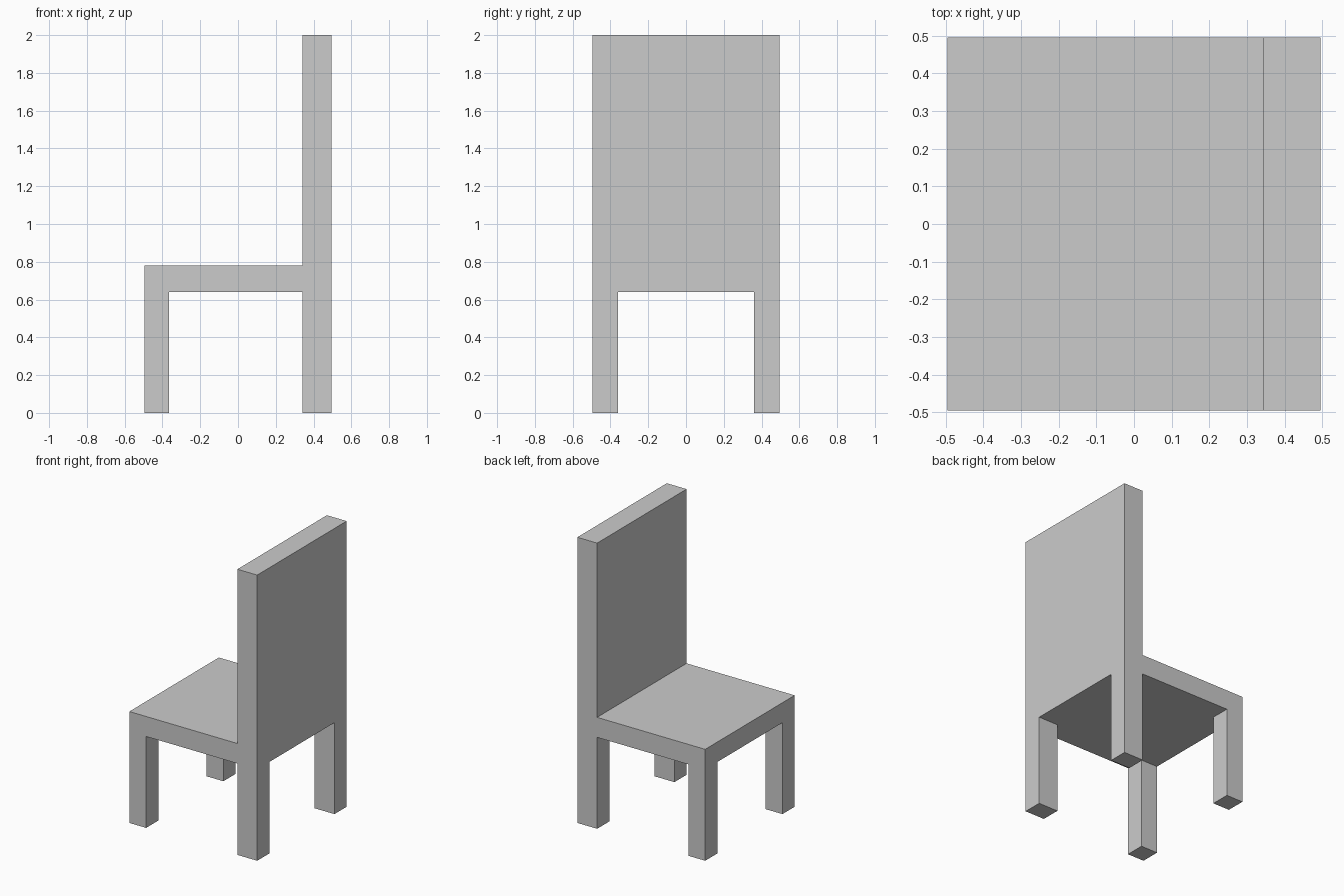
import bpy, bmesh

if "Cube" in bpy.data.objects:
    bpy.data.objects.remove(bpy.data.objects["Cube"])

H = 0.495                    # half width of the chair
SEAT_Z, SEAT_TOP = 0.64, 0.78
BACK_X = 0.342               # front face of the backrest


def loft(name, lower, upper):
    """Closed flat-sided solid between two matching 3D loops."""
    bm = bmesh.new()
    a = [bm.verts.new(p) for p in lower]
    b = [bm.verts.new(p) for p in upper]
    bm.faces.new(a[::-1])
    bm.faces.new(b)
    n = len(a)
    for i in range(n):
        j = (i + 1) % n
        bm.faces.new((a[i], a[j], b[j], b[i]))
    bmesh.ops.recalc_face_normals(bm, faces=bm.faces[:])
    mesh = bpy.data.meshes.new(name)
    bm.to_mesh(mesh)
    bm.free()
    ob = bpy.data.objects.new(name, mesh)
    bpy.context.collection.objects.link(ob)


def seat_piece(name, pts):
    loft(name, [(x, y, SEAT_Z) for x, y in pts], [(x, y, SEAT_TOP) for x, y in pts])


def back_piece(name, rear, front=None):
    loft(name, [(BACK_X, y, z) for y, z in front or rear], [(H, y, z) for y, z in rear])


def leg(name, x0, x1, y0, y1, crack=None):
    """Square leg, broken in two at the sloping crack heights if given."""
    corners = [(x0, y0), (x1, y0), (x1, y1), (x0, y1)]
    levels = [[0] * 4, [SEAT_Z] * 4]
    if crack:
        levels.insert(1, crack)
    for i, (lo, hi) in enumerate(zip(levels, levels[1:])):
        part = name if not crack else name + ("_lower", "_upper")[i]
        loft(part, [(x, y, z) for (x, y), z in zip(corners, lo)],
             [(x, y, z) for (x, y), z in zip(corners, hi)])


# Seat, cracked into flat pieces around three junctions
A, B, C, D = (0.03, -0.22), (0.258, 0.13), (0.245, 0.27), (-0.473, -0.175)
front_crack, side_crack = (0.068, -H), (0.045, H)
edge_a, edge_b = (-H, -0.19), (-H, 0.05)
rear_a, rear_b = (BACK_X, 0.10), (BACK_X, 0.37)
seat_piece("seat_front", [(-H, -H), front_crack, A, D, edge_a])
seat_piece("seat_rear", [front_crack, (BACK_X, -H), rear_a, B, A])
seat_piece("seat_rear_wedge", [rear_a, rear_b, C, B])
seat_piece("seat_rear_corner", [rear_b, (BACK_X, H), side_crack, C])
seat_piece("seat_main", [A, B, C, side_crack, (-H, H), edge_b, D])
seat_piece("seat_edge_chip", [D, edge_b, edge_a])

# Backrest pieces, profiles in y and z
J, left, right, foot = (-0.18, 1.28), (-H, 1.44), (H, 1.42), (0.10, SEAT_Z)
rear_cut = [(-0.265, 2), (-H, 1.61)]
front_cut = [(-0.37, 2), (-H, 1.80)]
back_piece("back_top", [left, J, right, (H, 2)] + rear_cut,
           [left, J, right, (H, 2)] + front_cut)
back_piece("back_top_corner", [(-H, 2)] + rear_cut[::-1], [(-H, 2)] + front_cut[::-1])
back_piece("back_lower_left", [(-H, SEAT_Z), foot, J, left])
back_piece("back_lower_right", [foot, (0.31, SEAT_Z), (H, 0.765), right, J])
back_piece("back_lower_corner", [(0.31, SEAT_Z), (H, SEAT_Z), (H, 0.765)])

# Legs
LX, LY = -0.365, 0.36
leg("front_right_leg", -H, LX, -H, -LY, [0.265, 0.225, 0.225, 0.265])
leg("front_left_leg", -H, LX, LY, H, [0.27, 0.30, 0.32, 0.29])
leg("back_right_leg", BACK_X, H, -H, -LY)
leg("back_left_leg", BACK_X, H, LY, H, [0.22, 0.22, 0.205, 0.205])
